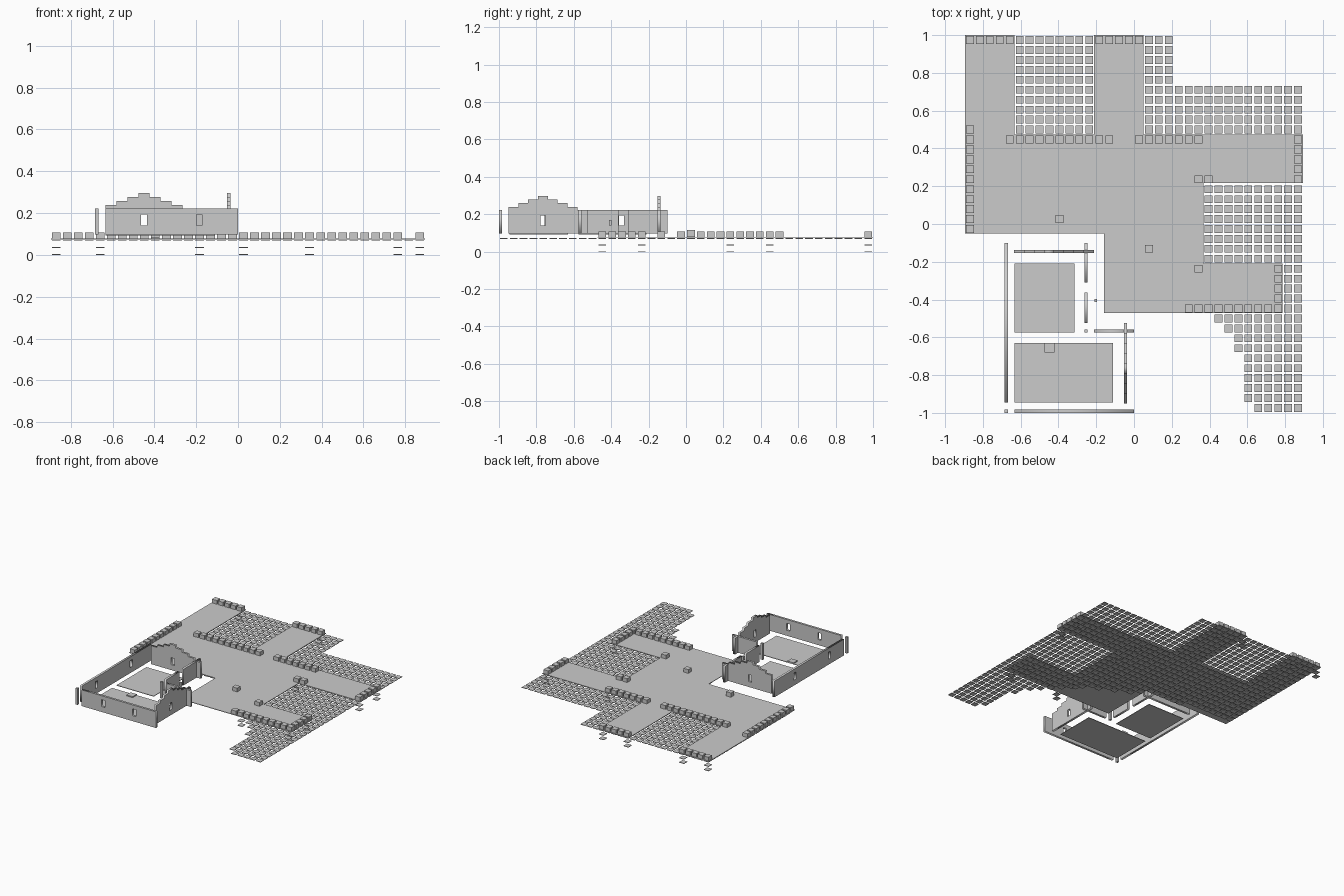
import bpy, bmesh, math
from mathutils import Matrix, Vector

if "Cube" in bpy.data.objects:
    bpy.data.objects.remove(bpy.data.objects["Cube"])

P = 2 / 38                       # grid pitch
def cx(i): return -17 * P + P * (i + 0.5)
def cy(j): return 1 - P * (j + 0.5)

def link(name, mesh):
    ob = bpy.data.objects.new(name, mesh)
    bpy.context.collection.objects.link(ob)
    return ob

def boxes(name, items):
    """One object made from boxes given as (x0, x1, y0, y1, z0, z1)."""
    bm = bmesh.new()
    for x0, x1, y0, y1, z0, z1 in items:
        m = Matrix.Translation(((x0 + x1) / 2, (y0 + y1) / 2, (z0 + z1) / 2))
        m = m @ Matrix.Diagonal((x1 - x0, y1 - y0, z1 - z0, 1))
        bmesh.ops.create_cube(bm, size=1, matrix=m)
    me = bpy.data.meshes.new(name)
    bm.to_mesh(me)
    bm.free()
    return link(name, me)

def cell(i, j, z0, z1, s=0.041):
    x, y = cx(i), cy(j)
    return (x - s / 2, x + s / 2, y - s / 2, y + s / 2, z0, z1)

# Water tiles: stepped shoreline gives the first column of each row
first = {18: 0, 19: 8, 20: 14, 21: 15, 22: 17, 23: 19, 24: 21, 25: 22, 26: 23,
         27: 24, 28: 25, 29: 26, 30: 27, 31: 27, 37: 29}
tiles = []
for j in range(38):
    start = 0 if j < 18 else first.get(j, 28)
    end = 21 if j < 5 else 34
    tiles += [cell(i, j, 0.068, 0.072) for i in range(start, end)]
boxes("water_tiles", tiles)

# Support pads below the walkway corners
pads = [(0, 0), (4, 0), (13, 0), (17, 0), (23, 10), (33, 10), (33, 14), (23, 14),
        (23, 23), (31, 23), (31, 27), (23, 27)]
boxes("support_pads", [cell(i, j, z, z + 0.004) for i, j in pads for z in (0, 0.034)])

# Paved ground with its walkways, one thin polygon
outline = [(-.894, 1), (-.632, 1), (-.632, .474), (-.211, .474), (-.211, 1), (.05, 1),
           (.05, .474), (.894, .474), (.894, .216), (.368, .216), (.368, -.21),
           (.785, -.21), (.785, -.472), (-.158, -.472), (-.158, -.05), (-.894, -.05)]
bm = bmesh.new()
face = bm.faces.new([bm.verts.new((x, y, 0.075)) for x, y in outline])
ext = bmesh.ops.extrude_face_region(bm, geom=[face])
bmesh.ops.translate(bm, vec=Vector((0, 0, 0.004)),
                    verts=[v for v in ext["geom"] if isinstance(v, bmesh.types.BMVert)])
bmesh.ops.recalc_face_normals(bm, faces=bm.faces)
me = bpy.data.meshes.new("paved_ground")
bm.to_mesh(me)
bm.free()
link("paved_ground", me)

# Kerb blocks along the edges
kerb = {(i, 0) for i in list(range(5)) + list(range(13, 18))}
kerb |= {(i, 10) for i in list(range(4, 15)) + list(range(17, 24))}
kerb |= {(0, j) for j in range(9, 20)} | {(33, j) for j in range(10, 15)}
kerb |= {(i, 27) for i in range(22, 32)} | {(31, j) for j in range(23, 28)}
kerb |= {(23, 14), (24, 14), (23, 23)}
boxes("kerb_blocks", [cell(i, j, 0.075, 0.108) for i, j in sorted(kerb)])
boxes("loose_blocks", [cell(9, 18, 0.082, 0.115), cell(18, 21, 0.078, 0.108)])

# House walls: flat profile with window holes, extruded to thickness
Z0, Z1, T = 0.098, 0.223, 0.017
def wall(name, axis, pos, a, b, windows=(), gable=None):
    top = []
    if gable is not None:
        for side in (-1, 1):
            steps = [(3.5, .24), (2.5, .259), (1.5, .278), (.5, .297)]
            prev = Z1
            half = []
            for k, z in steps:
                half += [(gable + side * k * P, prev), (gable + side * k * P, z)]
                prev = z
            top += half if side < 0 else half[::-1]
    # drop corner points that coincide with the gable ends
    if top and abs(top[0][0] - a) < 0.01:
        a = top[0][0]
        top = top[1:]
    pts = [(b, Z0), (a, Z0)] + ([] if top and top[0][0] == a else [(a, Z1)]) + top + [(b, Z1)]
    cu = bpy.data.curves.new(name, 'CURVE')
    cu.dimensions = '2D'
    cu.fill_mode = 'BOTH'
    cu.extrude = T / 2
    holes = [[(w - .014, .14), (w + .014, .14), (w + .014, .193), (w - .014, .193)]
             for w in windows]
    for loop in [pts] + holes:
        sp = cu.splines.new('POLY')
        sp.points.add(len(loop) - 1)
        for p, (u, v) in zip(sp.points, loop):
            p.co = (u, v, 0, 1)
        sp.use_cyclic_u = True
    tmp = link(name + "_curve", cu)
    deps = bpy.context.evaluated_depsgraph_get()
    me = bpy.data.meshes.new_from_object(tmp.evaluated_get(deps))
    bpy.data.objects.remove(tmp)
    rot = Matrix.Rotation(math.pi / 2, 4, 'X')
    if axis == 'y':
        rot = Matrix.Rotation(math.pi / 2, 4, 'Z') @ rot
    shift = (pos, 0, 0) if axis == 'y' else (0, pos, 0)
    me.transform(Matrix.Translation(shift) @ rot)
    link(name, me)

wall("front_wall", 'x', -.991, -.633, 0, (-.45, -.185))
wall("left_wall", 'y', -.676, -.945, -.1, (-.77, -.345))
wall("back_gable_wall", 'x', -.145, -.633, -.211, (-.45,), -.45)
wall("right_gable_wall", 'y', -.045, -.945, -.523, (-.765,), -.765)
wall("inner_return_wall", 'x', -.566, -.211, 0)
wall("door_wall_back", 'y', -.254, -.31, -.1)
wall("door_wall_front", 'y', -.254, -.523, -.362)

# Corner posts and the small fitting beside the doorway
def post(x, y):
    return (x - T / 2, x + T / 2, y - T / 2, y + T / 2, Z0, Z1)
boxes("corner_posts", [post(-.676, -.991), post(-.254, -.566)])
boxes("door_fitting", [(-.21, -.195, -.413, -.398, .14, .17)])

# Floors and the low block inside
boxes("house_floors", [(-.633, -.316, -.575, -.21, .093, .097),
                       (-.633, -.11, -.944, -.63, .093, .097)])
boxes("floor_block", [(-.475, -.422, -.68, -.63, .097, .105)])
